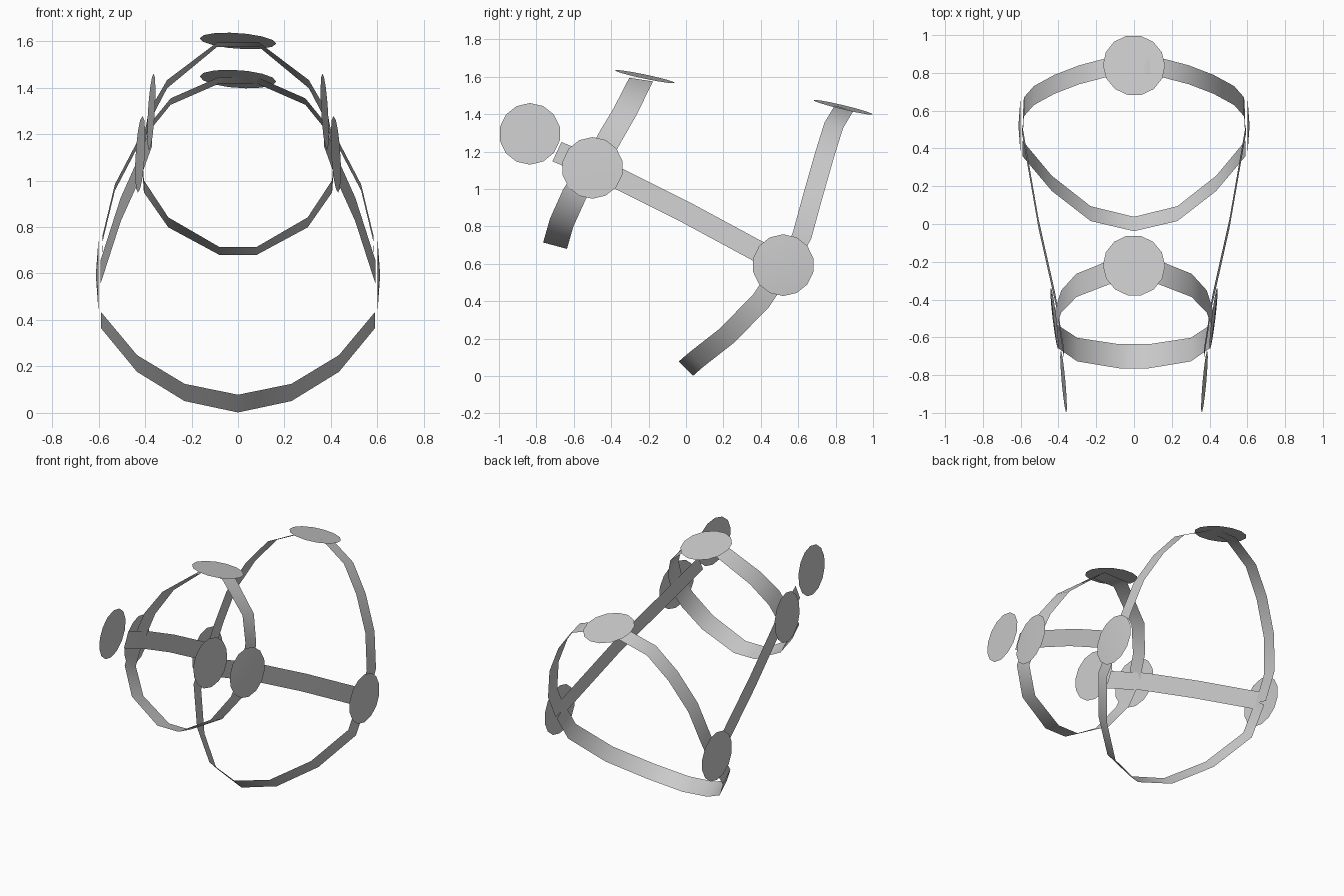
import bpy, math
from mathutils import Vector

if "Cube" in bpy.data.objects:
    bpy.data.objects.remove(bpy.data.objects["Cube"])


def make(name, verts, faces, smooth=True, mirror=False):
    me = bpy.data.meshes.new(name)
    me.from_pydata([tuple(v) for v in verts], [], faces)
    me.polygons.foreach_set("use_smooth", [smooth] * len(me.polygons))
    ob = bpy.data.objects.new(name, me)
    bpy.context.collection.objects.link(ob)
    if mirror:
        m = ob.modifiers.new("Mirror", 'MIRROR')
        m.use_mirror_merge = False
    return ob


def strap(name, pts, start_dir, end_dir, half, loop=True):
    """Flat ribbon along pts; width direction lies in the side plane (y, z)."""
    n = len(pts) - 1
    rows = []
    for i, p in enumerate(pts):
        d = Vector((0, *start_dir)).lerp(Vector((0, *end_dir)), i / n).normalized() * half
        rows.append((Vector(p) - d, Vector(p) + d))
    if loop:  # continue on the other side of the centre line
        flip = Vector((-1, 1, 1))
        skip = 1 if pts[0][0] == 0 else 0
        rows = [(a * flip, b * flip) for a, b in reversed(rows[skip:])] + rows
    verts = [v for r in rows for v in r]
    faces = [(2 * i, 2 * i + 1, 2 * i + 3, 2 * i + 2) for i in range(len(rows) - 1)]
    return make(name, verts, faces, mirror=not loop)


def disc(name, centre, normal, bulge=0.0, mirror=False, r=0.165, sides=14):
    """Thin round pad, slightly domed along its normal."""
    c, nrm = Vector(centre), Vector(normal).normalized()
    u = nrm.cross(Vector((0, 1, 0))).normalized()
    w = nrm.cross(u)
    verts = [c + nrm * bulge]
    for i in range(sides):
        a = 2 * math.pi * i / sides
        verts.append(c + (u * math.cos(a) + w * math.sin(a)) * r)
    faces = [(0, 1 + i, 1 + (i + 1) % sides) for i in range(sides)]
    return make(name, verts, faces, mirror=mirror)


# Large rear loop
strap("rear_upper_strap",
      [(0.08, .845, 1.432), (.29, .79, 1.34), (.42, .74, 1.18),
       (.53, .68, .97), (.583, .62, .75), (.588, .53, .58)],
      (.96, -.27), (.96, -.25), .052)
strap("rear_lower_strap",
      [(0, 0, .04), (.23, .055, .088), (.435, .215, .213),
       (.59, .40, .40), (.59, .52, .58)],
      (.7, -.7), (.78, -.62), .054)

# Small front loop
strap("front_upper_strap",
      [(.09, -.24, 1.585), (.305, -.325, 1.415), (.385, -.41, 1.27), (.415, -.5, 1.1)],
      (.98, -.15), (.86, -.5), .064)
strap("front_lower_strap",
      [(.08, -.70, .697), (.30, -.665, .82), (.405, -.595, .975), (.415, -.5, 1.115)],
      (.97, -.26), (.87, -.45), .066)

# Long straps joining the two loops on each side
strap("side_strap",
      [(.592, .50, .605), (.505, 0, .875), (.415, -.4, 1.075), (.37, -.69, 1.2)],
      (.45, .88), (.42, .9), .057, loop=False)

# Pads on the crown of each loop
disc("rear_top_pad", (0, .84, 1.437), (.07, .24, 1))
disc("front_top_pad", (0, -.22, 1.601), (.07, .21, 1))

# Paired pads down both sides
disc("rear_side_pad", (.60, .52, .593), (1, 0, 0), .012, True)
disc("front_side_pad", (.421, -.50, 1.113), (1, -.12, .06), .006, True)
disc("front_tip_pad", (.373, -.835, 1.295), (1, -.09, .06), 0, True)
